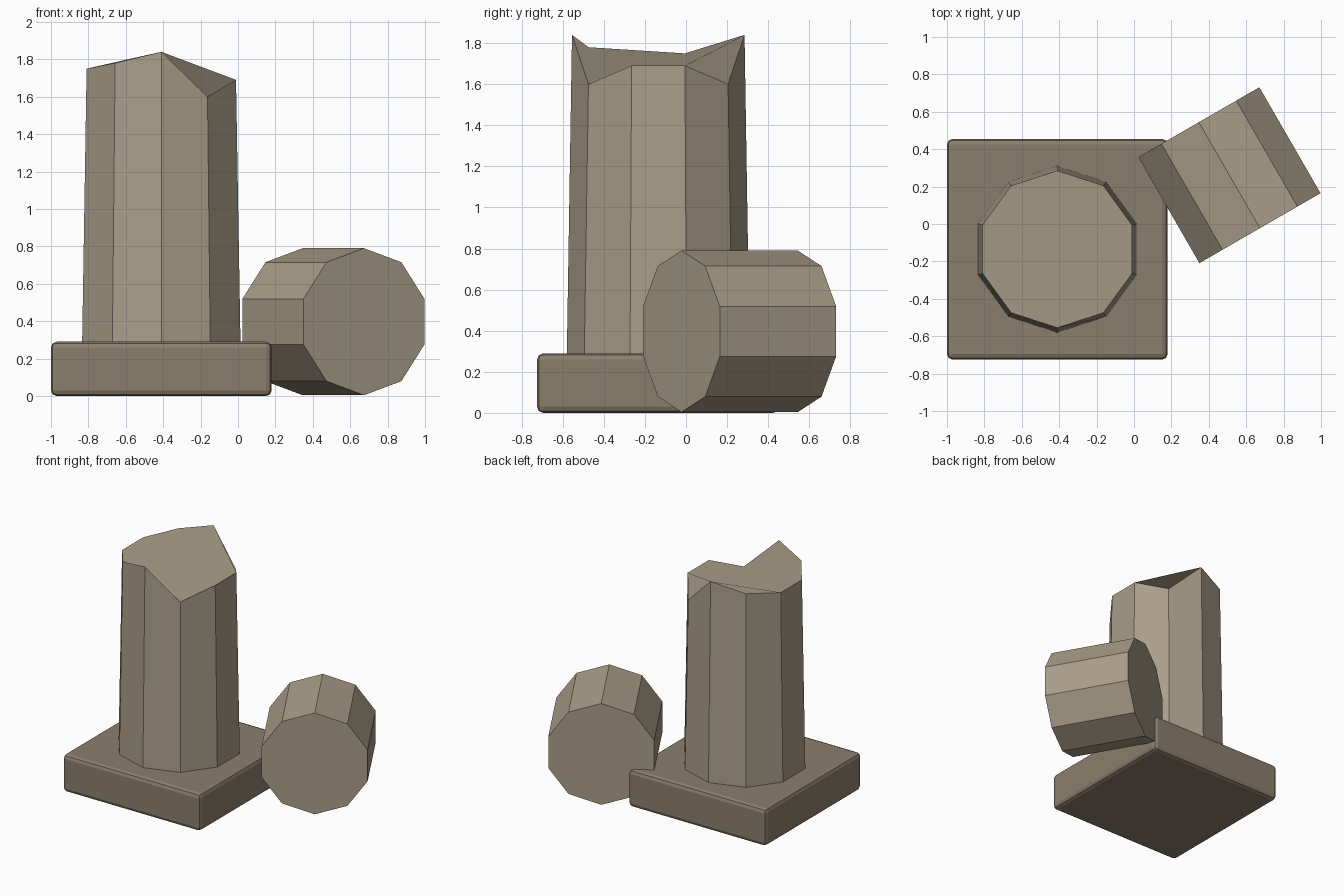
import bpy
from math import radians

if "Cube" in bpy.data.objects:
    bpy.data.objects.remove(bpy.data.objects["Cube"])


def material(name, rgb):
    m = bpy.data.materials.new(name)
    m.diffuse_color = (*rgb, 1)
    m.use_nodes = True
    m.node_tree.nodes["Principled BSDF"].inputs["Base Color"].default_value = m.diffuse_color
    return m


def finish(name, mat):
    ob = bpy.context.object
    ob.name = name
    ob.data.materials.append(mat)
    return ob


stone = material("stone", (0.40, 0.34, 0.25))
dark_stone = material("dark_stone", (0.26, 0.21, 0.155))
CX, CY = -0.41, -0.135

# Square plinth with softened edges
bpy.ops.mesh.primitive_cube_add(size=1, location=(CX, CY, 0.145))
plinth = finish("plinth", dark_stone)
plinth.scale = (1.18, 1.18, 0.29)
bpy.ops.object.transform_apply(location=False, rotation=False, scale=True)
bevel = plinth.modifiers.new("bevel", 'BEVEL')
bevel.width = 0.03
bevel.segments = 2

# Tapered ten-sided shaft, its top ring broken at uneven heights
bpy.ops.mesh.primitive_cone_add(vertices=10, radius1=0.445, radius2=0.42,
                                depth=1.5, location=(CX, CY, 1.04))
shaft = finish("broken_shaft", stone)
break_heights = {-0.40: 1.75, -0.247: 1.78, 0.0: 1.84, 0.247: 1.60, 0.40: 1.69}
for v in shaft.data.vertices:
    if v.co.z > 0:
        nearest = min(break_heights, key=lambda x: abs(x - v.co.x))
        v.co.z = break_heights[nearest] - 1.04

# Fallen drum lying beside the plinth
bpy.ops.mesh.primitive_cylinder_add(vertices=10, radius=0.393, depth=0.654,
                                    location=(0.51, 0.261, 0.397),
                                    rotation=(radians(90), 0, radians(30)))
finish("fallen_drum", stone)
